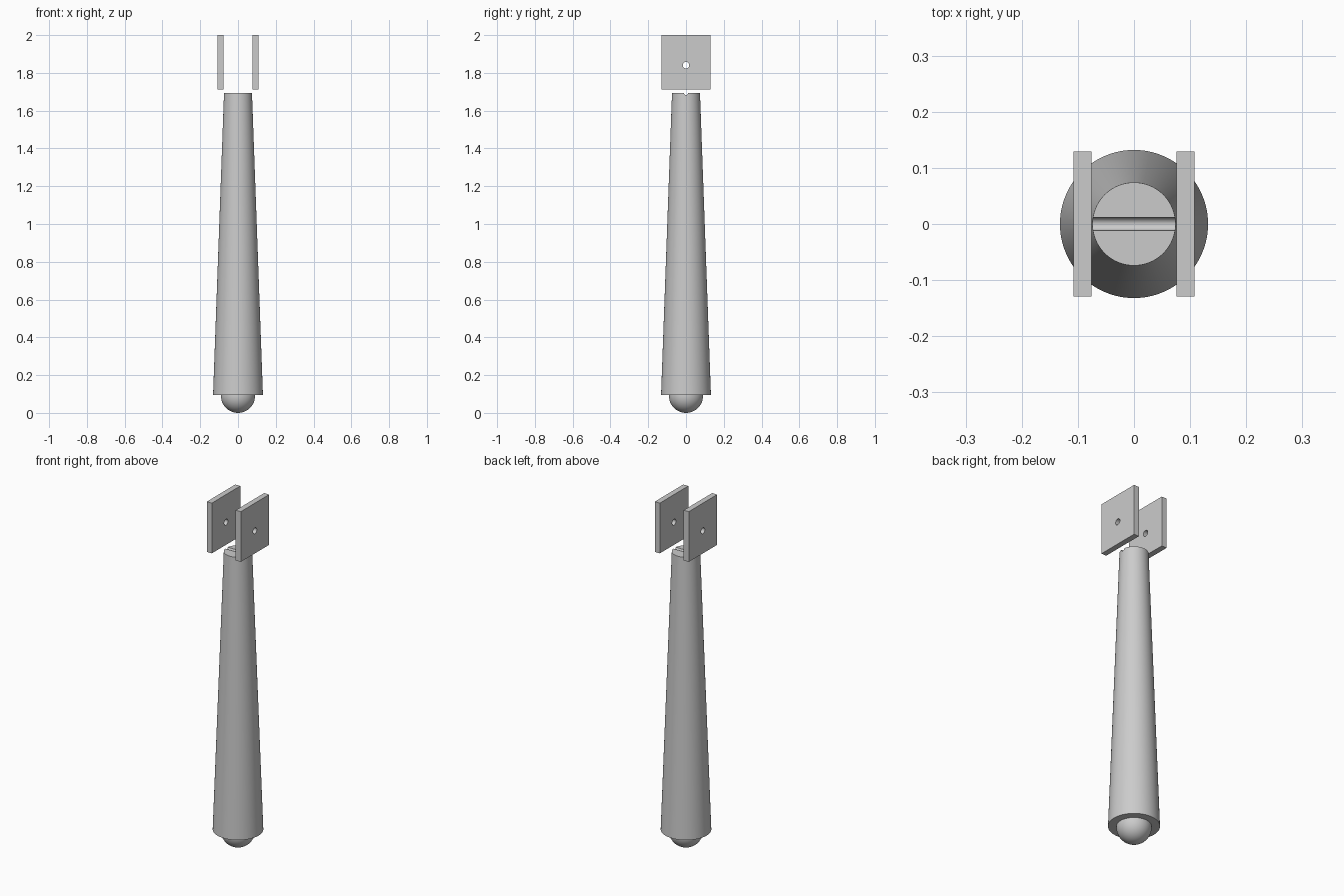
import bpy
import math

cube = bpy.data.objects.get("Cube")
if cube:
    bpy.data.objects.remove(cube, do_unlink=True)

# Single plain grey
grey = bpy.data.materials.new("light_grey")
grey.use_nodes = True
GREY = (0.6, 0.6, 0.6, 1)
grey.diffuse_color = GREY
grey.node_tree.nodes["Principled BSDF"].inputs["Base Color"].default_value = GREY


def finish(name, smooth=True):
    ob = bpy.context.object
    ob.name = name
    ob.data.materials.append(grey)
    if smooth:
        bpy.ops.object.shade_smooth_by_angle(angle=math.radians(35))
    return ob


def cut_along_x(ob, radius, z):
    """Drill a round hole through the part along x."""
    bpy.ops.mesh.primitive_cylinder_add(vertices=32, radius=radius, depth=1,
                                        location=(0, 0, z), rotation=(0, math.pi / 2, 0))
    cutter = bpy.context.object
    cutter.data.materials.append(grey)
    mod = ob.modifiers.new("drill", "BOOLEAN")
    mod.operation = "DIFFERENCE"
    mod.solver = "EXACT"
    mod.object = cutter
    bpy.ops.object.select_all(action="DESELECT")
    ob.select_set(True)
    bpy.context.view_layer.objects.active = ob
    bpy.ops.object.modifier_apply(modifier=mod.name)
    bpy.data.objects.remove(cutter, do_unlink=True)
    bpy.ops.object.shade_smooth_by_angle(angle=math.radians(35))


# Tapered shaft with a rounded groove across its top
BASE, TOP = 0.095, 1.694
bpy.ops.mesh.primitive_cone_add(vertices=96, radius1=0.132, radius2=0.074,
                                depth=TOP - BASE, location=(0, 0, (BASE + TOP) / 2))
shaft = finish("tapered_shaft", smooth=False)
cut_along_x(shaft, 0.0115, TOP)

# Ball foot set into the underside
bpy.ops.mesh.primitive_uv_sphere_add(segments=64, ring_count=32, radius=0.09,
                                     location=(0, 0, 0.09))
finish("ball_foot")

# Pair of drilled square side plates above the shaft
for side, name in ((1, "left_plate"), (-1, "right_plate")):
    bpy.ops.mesh.primitive_cube_add(size=1, location=(side * 0.092, 0, 1.8555))
    plate = bpy.context.object
    plate.scale = (0.032, 0.258, 0.289)
    bpy.ops.object.transform_apply(location=False, rotation=False, scale=True)
    finish(name, smooth=False)
    cut_along_x(plate, 0.017, 1.841)
